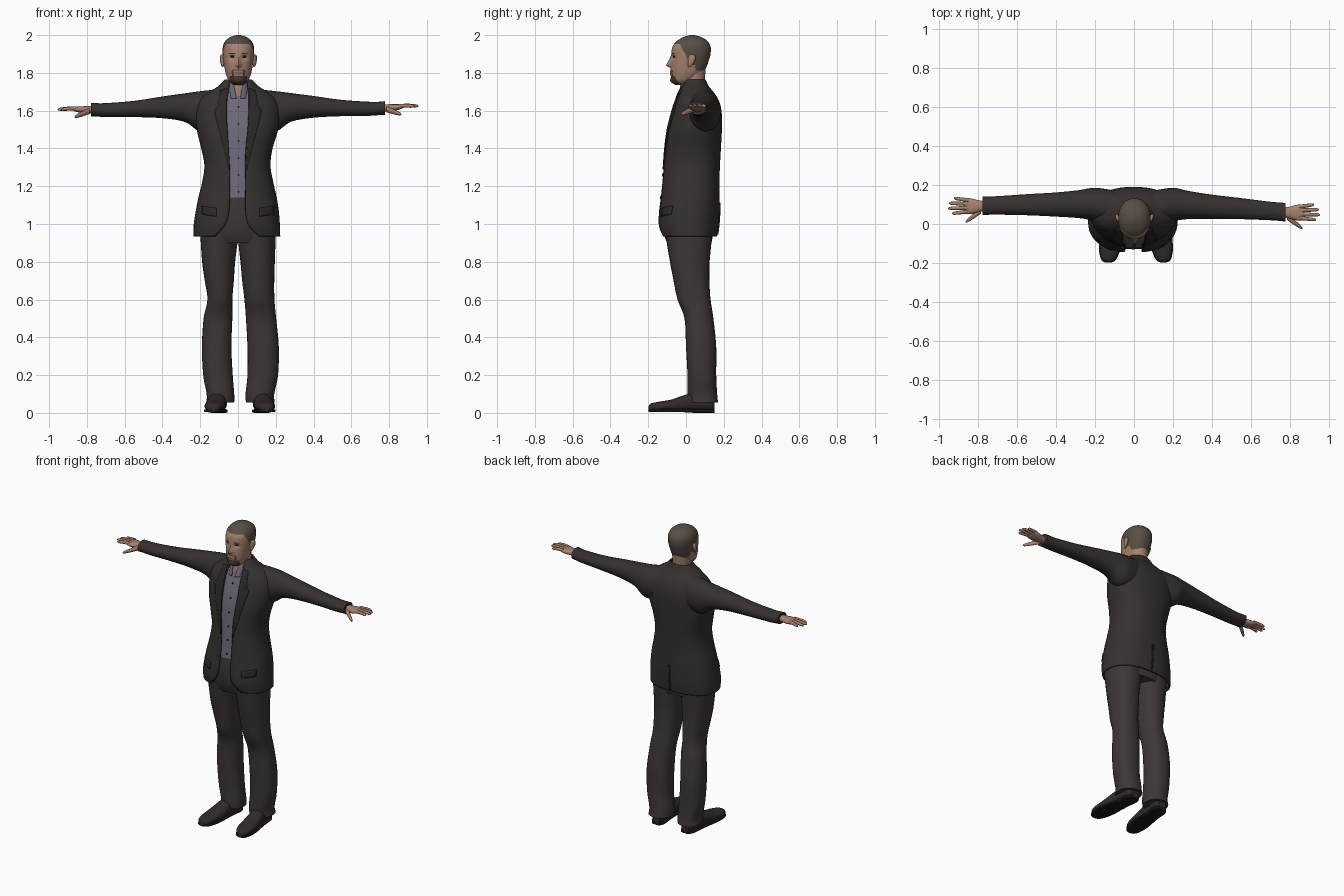
import bpy, bmesh, math
from math import sin, cos, asin, tau, exp

if "Cube" in bpy.data.objects:
    bpy.data.objects.remove(bpy.data.objects["Cube"])


def material(name, r, g, b):
    m = bpy.data.materials.new(name)
    m.use_nodes = True
    m.diffuse_color = (r, g, b, 1)
    bsdf = m.node_tree.nodes["Principled BSDF"]
    bsdf.inputs["Base Color"].default_value = (r, g, b, 1)
    bsdf.inputs["Roughness"].default_value = 0.8
    return m


JACKET = material("charcoal jacket", .036, .030, .028)
TRIM = material("dark jacket trim", .026, .021, .020)
TROUSERS = material("charcoal trousers", .046, .038, .036)
SHIRT = material("lavender grey shirt", .155, .14, .19)
SKIN = material("skin", .38, .22, .155)
HAIR = material("cropped hair", .095, .077, .058)
BEARD = material("brown beard", .06, .038, .028)
LIPS = material("lips", .26, .12, .095)
SHOE = material("shoe leather", .03, .024, .022)
BLACK = material("near black", .010, .009, .009)


def finish(name, bm, mats, solid=0):
    bmesh.ops.recalc_face_normals(bm, faces=bm.faces)
    me = bpy.data.meshes.new(name)
    bm.to_mesh(me)
    bm.free()
    for m in mats:
        me.materials.append(m)
    ob = bpy.data.objects.new(name, me)
    bpy.context.collection.objects.link(ob)
    if solid:
        mod = ob.modifiers.new("thickness", 'SOLIDIFY')
        mod.thickness, mod.offset = solid, -1
    bpy.ops.object.select_all(action='DESELECT')
    ob.select_set(True)
    bpy.context.view_layer.objects.active = ob
    bpy.ops.object.shade_smooth_by_angle(angle=math.radians(50))
    return ob


def smooth_rows(rows, k):
    """Catmull-Rom interpolation of cross-section rows."""
    out = []
    for i in range(len(rows) - 1):
        quad = rows[max(i - 1, 0)], rows[i], rows[i + 1], rows[min(i + 2, len(rows) - 1)]
        for j in range(k):
            t = j / k
            out.append(tuple(b + t / 2 * (c - a + t * (2*a - 5*b + 4*c - d + t * (3*(b - c) + d - a)))
                             for a, b, c, d in zip(*quad)))
    return out + [tuple(rows[-1])]


def spow(v, p):
    return math.copysign(abs(v) ** (2 / p), v)


def loft(name, rows, mats, n=32, k=4, p=2.0, to=lambda a, b, t: (a, b, t), solid=0, paint=None):
    """Row: station, a range, b range and optional half-width of a front opening."""
    bm, loops, opened = bmesh.new(), [], len(rows[0]) > 5
    for row in smooth_rows(rows, k):
        t, a0, a1, b0, b1 = row[:5]
        ha, hb = (a1 - a0) / 2, (b1 - b0) / 2
        s = asin(min(1, row[5] / ha) ** (p / 2)) if opened else 0
        angles = [s + (tau - 2 * s) * i / (n - opened) for i in range(n)]
        loops.append([bm.verts.new(to((a0 + a1) / 2 + ha * spow(sin(g), p),
                                      (b0 + b1) / 2 - hb * spow(cos(g), p), t)) for g in angles])
    for lo, hi in zip(loops, loops[1:]):
        for i in range(n - opened):
            j = (i + 1) % n
            bm.faces.new((lo[i], lo[j], hi[j], hi[i]))
    if not opened:
        bm.faces.new(loops[0])
        bm.faces.new(loops[-1])
    for f in bm.faces:
        f.smooth = True
        if paint:
            f.material_index = paint(f.calc_center_median())
    return finish(name, bm, mats, solid)


# Jacket body, open at the front
jacket = [(.935, -.235, .224, -.135, .165, .115), (.99, -.235, .222, -.147, .172, .065),
          (1.06, -.225, .217, -.145, .177, .045), (1.14, -.21, .205, -.135, .178, .042),
          (1.22, -.19, .187, -.127, .177, .042), (1.31, -.178, .172, -.12, .18, .042),
          (1.4, -.195, .183, -.113, .185, .048), (1.5, -.218, .212, -.10, .19, .055),
          (1.6, -.222, .22, -.075, .188, .058), (1.66, -.20, .20, -.055, .17, .058),
          (1.7, -.15, .155, -.038, .145, .055), (1.73, -.105, .108, -.025, .12, .05),
          (1.765, -.07, .073, -.005, .104, .05)]
P = 2.3
loft("jacket_body", jacket, [JACKET], n=56, k=5, p=P, solid=.012)
fine = smooth_rows(jacket, 5)


def surface(x, z, front=1):
    """Depth of the jacket surface at a given x and z."""
    i = max(j for j in range(len(fine) - 1) if fine[j][0] <= z)
    f = (z - fine[i][0]) / (fine[i + 1][0] - fine[i][0])
    x0, x1, y0, y1 = [a + (b - a) * f for a, b in zip(fine[i][1:5], fine[i + 1][1:5])]
    q = min(1, abs(x - (x0 + x1) / 2) / ((x1 - x0) / 2))
    return (y0 + y1) / 2 - front * (y1 - y0) / 2 * (1 - q ** P) ** (1 / P)


def patch(name, path, mat, front=1, nu=6, nv=24):
    """Thin plate lying on the jacket; path(u, v) gives x and z."""
    bm = bmesh.new()
    grid = []
    for j in range(nv + 1):
        pts = [path(i / nu, j / nv) for i in range(nu + 1)]
        grid.append([bm.verts.new((x, surface(x, z, front) - front * .005, z)) for x, z in pts])
    for lo, hi in zip(grid, grid[1:]):
        for i in range(nu):
            bm.faces.new((lo[i], lo[i + 1], hi[i + 1], hi[i]))
    finish(name, bm, [mat], solid=.007)


def lapel(s):
    def path(u, v):
        z = 1.29 + .43 * v
        width = .004 + .062 * min(1, v / .75) if v < .77 else .05 - .07 * (v - .77)
        return s * (.043 + .016 * min(1, v * 1.6) + u * width), z - .012 * u * v
    return path


for s, side in ((1, "left"), (-1, "right")):
    patch(side + "_lapel", lapel(s), TRIM)
    patch(side + "_pocket_flap", lambda u, v: (s * (.115 + .075 * u), 1.04 + .045 * v + .01 * u), TRIM, nv=4)
patch("back_vent", lambda u, v: (-.004 + .008 * u, .945 + .17 * v), TRIM, front=-1, nu=1)

# Shirt and trouser seat under the jacket
inner = [(z, a + .02, b - .02, c + .011, d - .02) for z, a, b, c, d, w in jacket]
loft("shirt_front", [r for r in inner if 1.1 < r[0] < 1.71], [SHIRT], n=48, p=P)
loft("shirt_collar", [(1.665, -.062, .066, -.058, .10, .012), (1.70, -.062, .066, -.045, .105, .018),
                      (1.75, -.058, .062, -.022, .10, .03)], [SHIRT], solid=.006)
loft("trouser_seat", [(.90, -.185, .185, -.10, .135), (.96, -.198, .195, -.122, .145),
                      (1.05, -.195, .19, -.13, .15), (1.15, -.18, .178, -.122, .15)], [TROUSERS], n=40, p=P)


def button(name, x, z, y, r, mat):
    bpy.ops.mesh.primitive_cylinder_add(vertices=12, radius=r, depth=.008, location=(x, y, z),
                                        rotation=(math.pi / 2, 0, 0))
    ob = bpy.context.object
    ob.name = name
    ob.data.materials.append(mat)


for i in range(6):
    z = 1.17 + .09 * i
    button("shirt_button", .003, z, surface(.003, z) + .009, .005, BLACK)
for z in (1.14, 1.26):
    button("jacket_button", -.055, z, surface(-.055, z) - .002, .008, BEARD)

# Sleeves and hands
sleeve = [(.09, -.01, .17, 1.50, 1.715), (.2, .015, .186, 1.49, 1.703), (.28, .03, .174, 1.54, 1.692),
          (.4, .038, .162, 1.56, 1.675), (.55, .045, .153, 1.566, 1.652), (.7, .048, .143, 1.566, 1.64),
          (.755, .047, .142, 1.57, 1.64), (.778, .045, .141, 1.57, 1.642)]
fingers = (("index", -.028, .165), ("middle", -.009, .185), ("ring", .011, .18), ("little", .03, .155))
for s, side in ((1, "left"), (-1, "right")):
    dy, dz, tilt = (-.033, .008, .09) if s > 0 else (0, 0, .03)

    def arm(a, b, t):
        f = max(0, (t - .2) / .575)
        return s * t, a + dy * f, b + dz * f

    def hand(a, b, t):
        return s * (.77 + t), .092 + dy + a, 1.606 + dz + b + tilt * t

    loft(side + "_sleeve", sleeve, [JACKET], to=arm, p=2.1)
    loft(side + "_palm", [(-.02, -.026, .026, -.022, .02), (.02, -.028, .028, -.02, .018),
                          (.06, -.04, .038, -.019, .015), (.09, -.041, .042, -.014, .012),
                          (.105, -.034, .036, -.008, .007)], [SKIN], n=20, to=hand, p=2.4)
    for label, v, tip in fingers:
        rows = []
        for f, r in ((0, .0105), (.5, .0095), (.88, .008), (1, .002)):
            c, h = v * (1 + .35 * f), .004 - .01 * f * f
            rows.append((.08 + (tip - .08) * f, c - r, c + r, h - r, h + r))
        loft(f"{side}_{label}_finger", rows, [SKIN], n=12, k=3, to=hand)
    rows = []
    for f, r in ((0, .016), (.45, .014), (.88, .009), (1, .002)):
        rows.append((.015 + .08 * f, -.022 - .06 * f - r, -.022 - .06 * f + r, -.008 - .034 * f - r, -.008 - .034 * f + r))
    loft(side + "_thumb", rows, [SKIN], n=12, to=hand)

# Trouser legs
depths = [(.95, -.11, .14), (.8, -.085, .125), (.7, -.066, .124), (.6, -.045, .13), (.5, -.008, .145),
          (.35, 0, .16), (.2, .008, .16), (.1, .008, .165), (.055, .012, .17)]
widths = {"right": [(-.2, .004), (-.19, -.015), (-.176, -.022), (-.162, -.03), (-.182, -.03),
                    (-.191, -.035), (-.184, -.028), (-.166, -.02), (-.168, -.02)],
          "left": [(-.004, .2), (.013, .195), (.022, .192), (.034, .193), (.042, .202),
                   (.05, .216), (.05, .212), (.04, .192), (.042, .195)]}
for side, spans in widths.items():
    loft(side + "_trouser_leg", [(z, *x, *y) for (z, *y), x in zip(depths, spans)], [TROUSERS], k=6, p=2.2)

# Shoes with soles and heels
upper = [(-.198, .012, .035), (-.185, .034, .05), (-.14, .05, .06), (-.08, .054, .07),
         (-.02, .05, .09), (.05, .043, .11), (.12, .043, .10), (.152, .026, .085)]
for side, toe, heel in (("left", .152, .118), ("right", -.132, -.098)):
    def foot(a, b, t):
        return a + heel + (toe - heel) * (.15 - t) / .35, t, b

    loft(side + "_shoe", [(y, -w, w, .008, h) for y, w, h in upper], [SHOE], to=foot, p=2.3)
    loft(side + "_sole", [(y, -w - .003, w + .003, 0 if y > .04 else .004, .02) for y, w, h in upper],
         [BLACK], to=foot, p=5)


# Head: sculpted face with painted hair, beard, brows, eyes and lips
def face(a, b, t):
    if b < 0:
        n = max(0, min(1, (1.895 - t) / .055)) if t > 1.838 else max(0, 1 - (1.838 - t) / .012)
        b -= .026 * n * exp(-(a / (.007 + .006 * n)) ** 2)
        b += .011 * exp(-((abs(a) - .033) / .016) ** 2 - ((t - 1.883) / .013) ** 2)
        b -= .005 * exp(-(a / .024) ** 2 - ((t - 1.8) / .012) ** 2)
        b -= .007 * exp(-(a / .025) ** 2 - ((t - 1.757) / .014) ** 2)
    return a + .002, b, t


def face_paint(c):
    x, y, z = abs(c.x - .002), c.y, c.z
    line = 1.955 - .115 * max(0, min(1, (y + .035) / .065))
    if z > line or (y > .05 and z > 1.815):
        return 1
    if y < -.02:
        if z < 1.783 and x < .045 and y < -.035:
            return 2
        if x < .031 and 1.811 < z < 1.821 or .026 < x < .035 and z < 1.815:
            return 2
        if x < .022 and 1.795 < z < 1.808:
            return 3
        if abs(x - .034) < .016 and abs(z - 1.903) < .004:
            return 2
        if abs(x - .033) < .011 and abs(z - 1.884) < .005:
            return 4
    return 0


skull = [(1.735, -.024, .024, -.055, -.005), (1.755, -.048, .048, -.076, .04), (1.79, -.065, .065, -.08, .085),
         (1.83, -.074, .074, -.081, .108), (1.87, -.08, .08, -.078, .122), (1.90, -.083, .083, -.078, .13),
         (1.94, -.082, .082, -.071, .13), (1.97, -.068, .068, -.047, .112), (1.99, -.042, .042, -.012, .08),
         (2.0, -.01, .01, .02, .045)]
loft("head", skull, [SKIN, HAIR, BEARD, LIPS, BLACK], n=72, k=7, p=2.15, to=face, paint=face_paint)
loft("neck", [(1.65, -.058, .062, -.04, .10), (1.70, -.055, .059, -.035, .10), (1.76, -.054, .058, -.026, .10),
              (1.83, -.056, .06, -.01, .105)], [SKIN])
for s, side in ((1, "left"), (-1, "right")):
    loft(side + "_ear", [(1.832, -.004, .004, .012, .024), (1.845, -.008, .008, .01, .036),
                         (1.872, -.011, .011, .01, .05), (1.892, -.009, .009, .014, .048),
                         (1.898, -.003, .003, .022, .038)], [SKIN], n=16,
         to=lambda a, b, t: (.002 + s * (.085 + a + .25 * (b - .025)), b, t))
